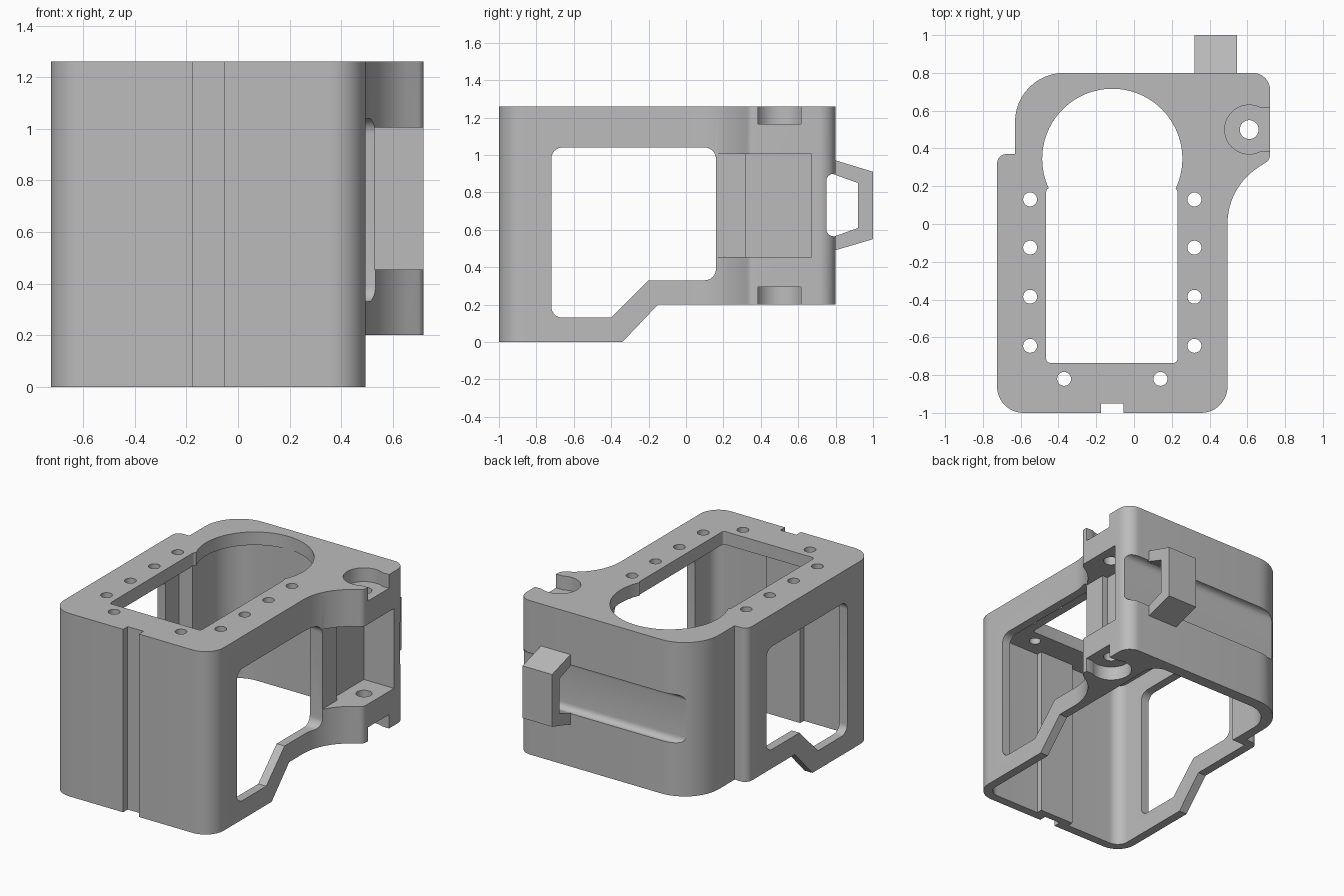
import bpy, bmesh, math
from mathutils import Vector, Matrix

cube = bpy.data.objects.get("Cube")
if cube:
    bpy.data.objects.remove(cube, do_unlink=True)

grey = bpy.data.materials.new("plain_grey")
grey.use_nodes = True
COLOUR = (0.5, 0.5, 0.5, 1)
grey.diffuse_color = COLOUR
grey.node_tree.nodes["Principled BSDF"].inputs["Base Color"].default_value = COLOUR


def rounded(corners, steps=12):
    """Turn (a, b, radius) corners into an outline with arc fillets."""
    out = []
    for i, (a, b, r) in enumerate(corners):
        p = Vector((a, b))
        if r == 0:
            out.append(p)
            continue
        u = (Vector(corners[i - 1][:2]) - p).normalized()
        v = (Vector(corners[(i + 1) % len(corners)][:2]) - p).normalized()
        half = u.angle(v) / 2
        centre = p + (u + v).normalized() * (r / math.sin(half))
        start = p + u * (r / math.tan(half)) - centre
        end = p + v * (r / math.tan(half)) - centre
        sweep = math.pi - 2 * half
        if start.x * end.y - start.y * end.x < 0:
            sweep = -sweep
        for k in range(steps + 1):
            out.append(centre + Matrix.Rotation(sweep * k / steps, 2) @ start)
    return out


def prism(name, outline, low, high, axis="z"):
    """Extrude an outline along z (outline in x, y) or along x (outline in y, z)."""
    bm = bmesh.new()
    place = (lambda p: (p[0], p[1], low)) if axis == "z" else (lambda p: (low, p[0], p[1]))
    face = bm.faces.new([bm.verts.new(place(p)) for p in outline])
    made = bmesh.ops.extrude_face_region(bm, geom=[face])["geom"]
    move = Vector((0, 0, high - low)) if axis == "z" else Vector((high - low, 0, 0))
    bmesh.ops.translate(bm, vec=move, verts=[g for g in made if isinstance(g, bmesh.types.BMVert)])
    bmesh.ops.recalc_face_normals(bm, faces=bm.faces)
    mesh = bpy.data.meshes.new(name)
    bm.to_mesh(mesh)
    bm.free()
    mesh.materials.append(grey)
    obj = bpy.data.objects.new(name, mesh)
    bpy.context.collection.objects.link(obj)
    return obj


def box(x0, x1, y0, y1, r=0):
    return rounded([(x0, y0, r), (x1, y0, r), (x1, y1, r), (x0, y1, r)], 6)


def circle(x, y, r, n=32):
    return [(x + r * math.cos(math.tau * k / n), y + r * math.sin(math.tau * k / n)) for k in range(n)]


def cut(outline, low, high, axis="z"):
    """Subtract a prism from the housing."""
    tool = prism("cutter", outline, low, high, axis)
    tool.hide_render = True
    mod = housing.modifiers.new("cut", "BOOLEAN")
    mod.operation, mod.solver, mod.object = "DIFFERENCE", "EXACT", tool
    bpy.context.view_layer.objects.active = housing
    bpy.ops.object.modifier_apply(modifier=mod.name)
    bpy.data.objects.remove(tool, do_unlink=True)


# Outer shell
TOP = 1.26
housing = prism("housing", rounded([
    (-0.725, -1, 0.14), (0.495, -1, 0.14), (0.495, 0.195, 0.355), (0.72, 0.34, 0.045),
    (0.72, 0.8, 0.09), (-0.63, 0.8, 0.26), (-0.63, 0.37, 0), (-0.725, 0.37, 0.05)]), 0, TOP)

# Raised underside at the back
cut([(-0.435, -0.1), (-0.15, 0.2), (1.1, 0.2), (1.1, -0.1)], -1, 1, "x")

# Inner cavity, with a rib behind the front groove
cut(rounded([
    (-0.665, -0.94, 0.08), (-0.24, -0.94, 0), (-0.24, -0.9, 0), (0.02, -0.9, 0),
    (0.02, -0.94, 0), (0.435, -0.94, 0.08), (0.435, 0.72, 0.1), (-0.565, 0.72, 0.2),
    (-0.565, 0.31, 0), (-0.665, 0.31, 0)]), -0.1, 1.17)

# Top opening: rectangle and round bore
cut(box(-0.465, 0.23, -0.735, 0.19, 0.02), 1, 1.4)
cut(circle(-0.115, 0.345, 0.371, 96), 1, 1.4)

# Side windows
cut(rounded([
    (-0.72, 1.04, 0.06), (-0.72, 0.13, 0.06), (-0.4, 0.13, 0), (-0.2, 0.33, 0),
    (0.16, 0.33, 0.06), (0.16, 1.04, 0.06)], 8), -1, 1, "x")

# Front groove
cut(box(-0.175, -0.055, -1.1, -0.95), -0.1, 1.4)

# Screw holes in the top plate
holes = [(x, y) for x in (-0.55, 0.32) for y in (-0.645, -0.385, -0.125, 0.13)]
for x, y in holes + [(-0.37, -0.82), (0.14, -0.82)]:
    cut(circle(x, y, 0.037, 24), 1, 1.4)

# Hinge pocket between the two ears
cut(box(0.53, 0.9, -0.1, 0.67), 0.455, 1.005)
cut(box(0.49, 0.9, 0.32, 0.67), 0.455, 1.005)

# Hinge pin bore with open counterbores at both ends
cut(circle(0.61, 0.5, 0.05), -0.1, 1.4)
for low, high in ((1.165, 1.4), (0, 0.295)):
    cut(circle(0.61, 0.5, 0.13, 48), low, high)
    cut(box(0.66, 0.9, 0.385, 0.615), low, high)

# Strap channel across the back
cut(box(0.75, 1.1, 0.565, 0.9, 0.04), -1, 1, "x")

# Latch hook on the back
latch = prism("latch_hook", [
    (0.78, 0.977), (1, 0.91), (1, 0.55), (0.78, 0.485),
    (0.78, 0.56), (0.92, 0.61), (0.92, 0.85), (0.78, 0.9)], 0.32, 0.545, "x")

# Smooth curves, sharp edges
for obj in (housing, latch):
    bpy.ops.object.select_all(action="DESELECT")
    obj.select_set(True)
    bpy.context.view_layer.objects.active = obj
    bpy.ops.object.shade_smooth_by_angle(angle=math.radians(30))
